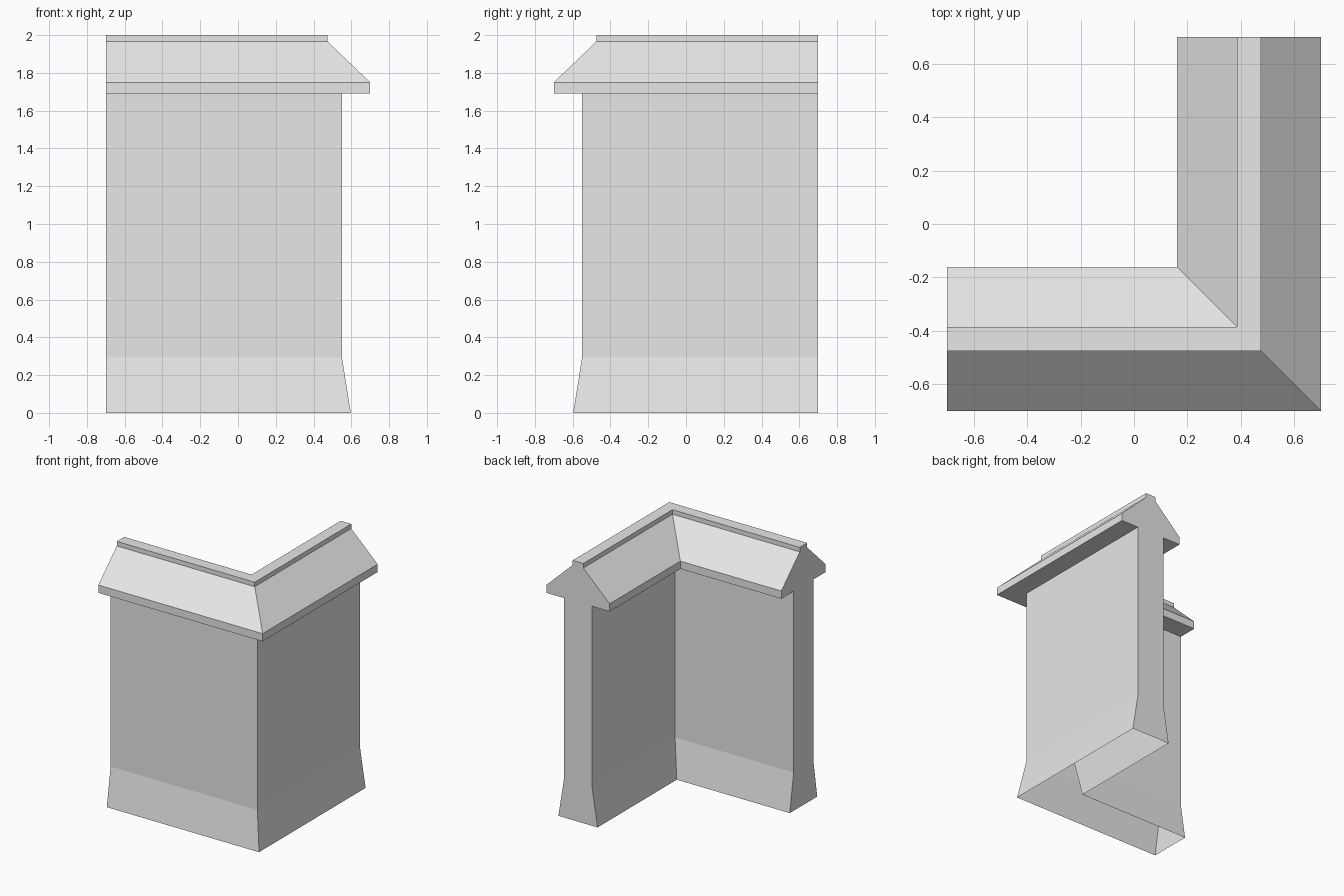
import bpy
import bmesh

cube = bpy.data.objects.get("Cube")
if cube:
    bpy.data.objects.remove(cube, do_unlink=True)

END = 0.70      # where both arms stop
CENTRE = 0.43   # distance of the wall centreline from the middle

# Half section of the wall: (half width, height), foot to ridge
HALF = [(0.167, 0), (0.12, 0.295), (0.12, 1.69), (0.27, 1.69),
        (0.27, 1.75), (0.045, 1.965), (0.045, 2.0)]
section = HALF + [(-w, z) for w, z in reversed(HALF)]

stone = bpy.data.materials.new("grey stone")
stone.use_nodes = True
colour = (0.8, 0.8, 0.8, 1)
stone.diffuse_color = colour
stone.node_tree.nodes["Principled BSDF"].inputs["Base Color"].default_value = colour

# Sweep the section along the left arm, the mitred corner and the rear arm
bm = bmesh.new()
stations = [
    [bm.verts.new((-END, -CENTRE - w, z)) for w, z in section],
    [bm.verts.new((CENTRE + w, -CENTRE - w, z)) for w, z in section],
    [bm.verts.new((CENTRE + w, END, z)) for w, z in section],
]
for a, b in zip(stations, stations[1:]):
    for i in range(len(section) - 1):   # the underside stays open
        bm.faces.new((a[i], b[i], b[i + 1], a[i + 1]))

# Flat ends
bm.faces.new(stations[0])
bm.faces.new(stations[-1][::-1])
bm.normal_update()

mesh = bpy.data.meshes.new("corner_wall")
bm.to_mesh(mesh)
bm.free()
mesh.materials.append(stone)
wall = bpy.data.objects.new("corner_wall", mesh)
bpy.context.collection.objects.link(wall)
